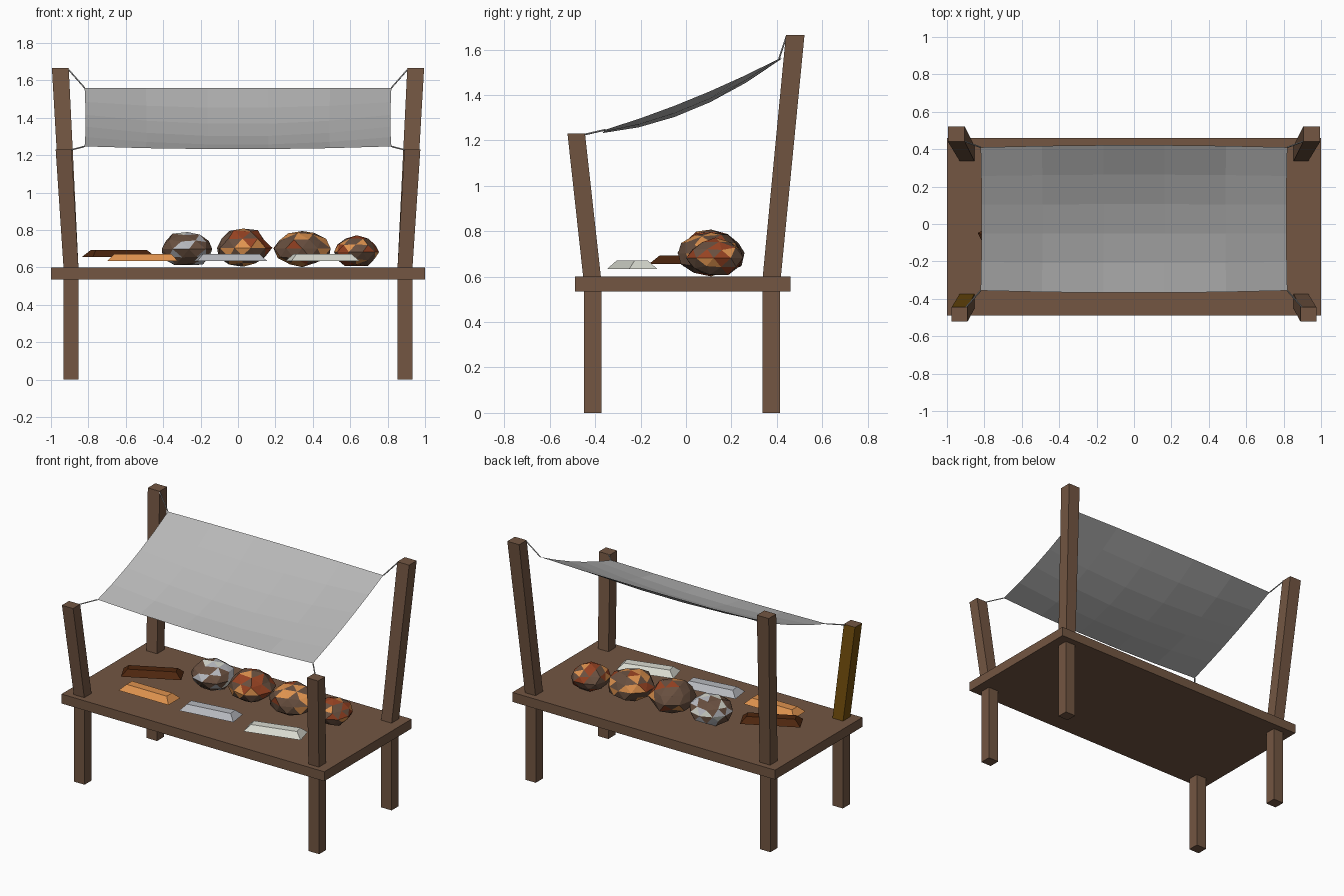
import bpy, bmesh, math, random
from mathutils import Vector, Matrix

if "Cube" in bpy.data.objects:
    bpy.data.objects.remove(bpy.data.objects["Cube"])

random.seed(7)


def mat(name, r, g, b):
    m = bpy.data.materials.new(name)
    lin = [(c / 255 / 12.92) if c < 11 else ((c / 255 + 0.055) / 1.055) ** 2.4 for c in (r, g, b)]
    m.diffuse_color = (*lin, 1)
    m.use_nodes = True
    m.node_tree.nodes["Principled BSDF"].inputs["Base Color"].default_value = m.diffuse_color
    return m


WOOD = mat("wood brown", 115, 86, 66)
CLOTH = mat("cloth grey", 184, 184, 184)
OLIVE = mat("olive stain", 112, 76, 12)
DARK = mat("dark bronze", 78, 38, 14)
COPPER = mat("copper orange", 222, 146, 78)
SILVER = mat("silver", 182, 184, 190)
PALE = mat("pale metal", 216, 218, 208)
RED = mat("rust red", 150, 66, 34)
ROCK = mat("rock brown", 104, 79, 63)


def finish(name, bm, mats):
    bmesh.ops.recalc_face_normals(bm, faces=bm.faces)
    me = bpy.data.meshes.new(name)
    bm.to_mesh(me)
    bm.free()
    for m in mats:
        me.materials.append(m)
    ob = bpy.data.objects.new(name, me)
    bpy.context.collection.objects.link(ob)
    return ob


def loft(name, low, high, mats, matrix=Matrix(), rule=None):
    """Six-sided block between two rectangles (x0, x1, y0, y1, z)."""
    bm = bmesh.new()
    rings = []
    for x0, x1, y0, y1, z in (low, high):
        rings.append([bm.verts.new(matrix @ Vector(p)) for p in
                      ((x0, y0, z), (x1, y0, z), (x1, y1, z), (x0, y1, z))])
    a, b = rings
    bm.faces.new(a[::-1])
    bm.faces.new(b)
    for i in range(4):
        j = (i + 1) % 4
        f = bm.faces.new((a[i], a[j], b[j], b[i]))
        if rule and i in rule:
            f.material_index = 1
    return finish(name, bm, mats)


def rope(name, p, q, r=0.004):
    p, q = Vector(p), Vector(q)
    bm = bmesh.new()
    d = q - p
    m = Matrix.Translation((p + q) / 2) @ d.to_track_quat('Z', 'Y').to_matrix().to_4x4()
    bmesh.ops.create_cone(bm, cap_ends=True, segments=4, radius1=r, radius2=r, depth=d.length, matrix=m)
    return finish(name, bm, [CLOTH])


# Table top
loft("table_top", (-1, 1, -.49, .46, .535), (-1, 1, -.49, .46, .6), [WOOD])

# Legs, leaning posts and ropes on both sides
for s, side in ((-1, "left"), (1, "right")):
    def span(a, b):
        return tuple(sorted((s * a, s * b)))
    base = span(.853, .933)
    for end, y0, y1 in (("front", -.45, -.373), ("back", .338, .415)):
        loft(f"{end}_{side}_leg", (*base, y0, y1, 0), (*base, y0, y1, .54), [WOOD])
    # the front left post is stained on its back and outer faces
    loft(f"front_{side}_post", (*base, -.453, -.375, .6), (*span(.89, .975), -.522, -.445, 1.23),
         [WOOD, OLIVE], rule=(2, 3) if s < 0 else None)
    loft(f"back_{side}_post", (*base, .338, .418, .6), (*span(.905, .995), .44, .522, 1.665), [WOOD])
    rope(f"front_{side}_rope", (s * .9, -.447, 1.226), (s * .82, -.356, 1.247))
    rope(f"back_{side}_rope", (s * .908, .443, 1.66), (s * .82, .41, 1.56))

# Sagging canopy sheet
bm = bmesh.new()
N = 5
grid = []
for j in range(N + 1):
    v = j / N
    row = []
    for i in range(N + 1):
        u = 2 * i / N - 1
        mid = 1 - u * u
        bow = 4 * v * (1 - v)
        x = u * (.82 - .005 * bow)
        y = -.356 + .766 * v + mid * (.012 * (2 * v - 1))
        z = 1.247 + .313 * v - .02 * bow - mid * (.015 * (1 - v) + .045 * bow)
        row.append(bm.verts.new((x, y, z)))
    grid.append(row)
for j in range(N):
    for i in range(N):
        bm.faces.new((grid[j][i], grid[j][i + 1], grid[j + 1][i + 1], grid[j + 1][i]))
finish("canopy", bm, [CLOTH])

# Metal ingots
for name, x, y, z, rot, m in (("dark_ingot", -.637, -.02, .655, 27, DARK),
                              ("copper_ingot", -.51, -.235, .633, 0, COPPER),
                              ("silver_ingot", -.04, -.237, .633, 8, SILVER),
                              ("pale_ingot", .452, -.237, .633, 15, PALE)):
    M = Matrix.Translation((x, y, z)) @ Matrix.Rotation(math.radians(rot), 4, 'Z')
    loft(name, (-.19, .19, -.065, .065, 0), (-.153, .153, -.03, .03, .038), [m], M)

# Ore lumps: jittered low-poly spheres with metal facets
for name, c, size, ores in (
        ("silver_ore", (-.27, .12, .698), (.15, .14, .095), (SILVER, SILVER, PALE)),
        ("copper_ore_a", (.027, .11, .705), (.148, .15, .105), (COPPER, COPPER, RED)),
        ("copper_ore_b", (.343, .11, .702), (.153, .15, .1), (COPPER, COPPER, RED)),
        ("rust_ore", (.636, .13, .682), (.122, .13, .085), (RED, RED, COPPER))):
    bm = bmesh.new()
    bmesh.ops.create_icosphere(bm, subdivisions=2, radius=1)
    spin = Matrix.Rotation(random.uniform(0, 6), 3, 'Z')
    for v in bm.verts:
        p = spin @ v.co * random.uniform(.88, 1.06)
        v.co = Vector(c) + Vector([a * b for a, b in zip(p, size)])
        v.co.z = max(v.co.z, .601)
    for f in bm.faces:
        if random.random() < .36:
            f.material_index = random.randint(1, 3)
    finish(name, bm, [ROCK, *ores])
